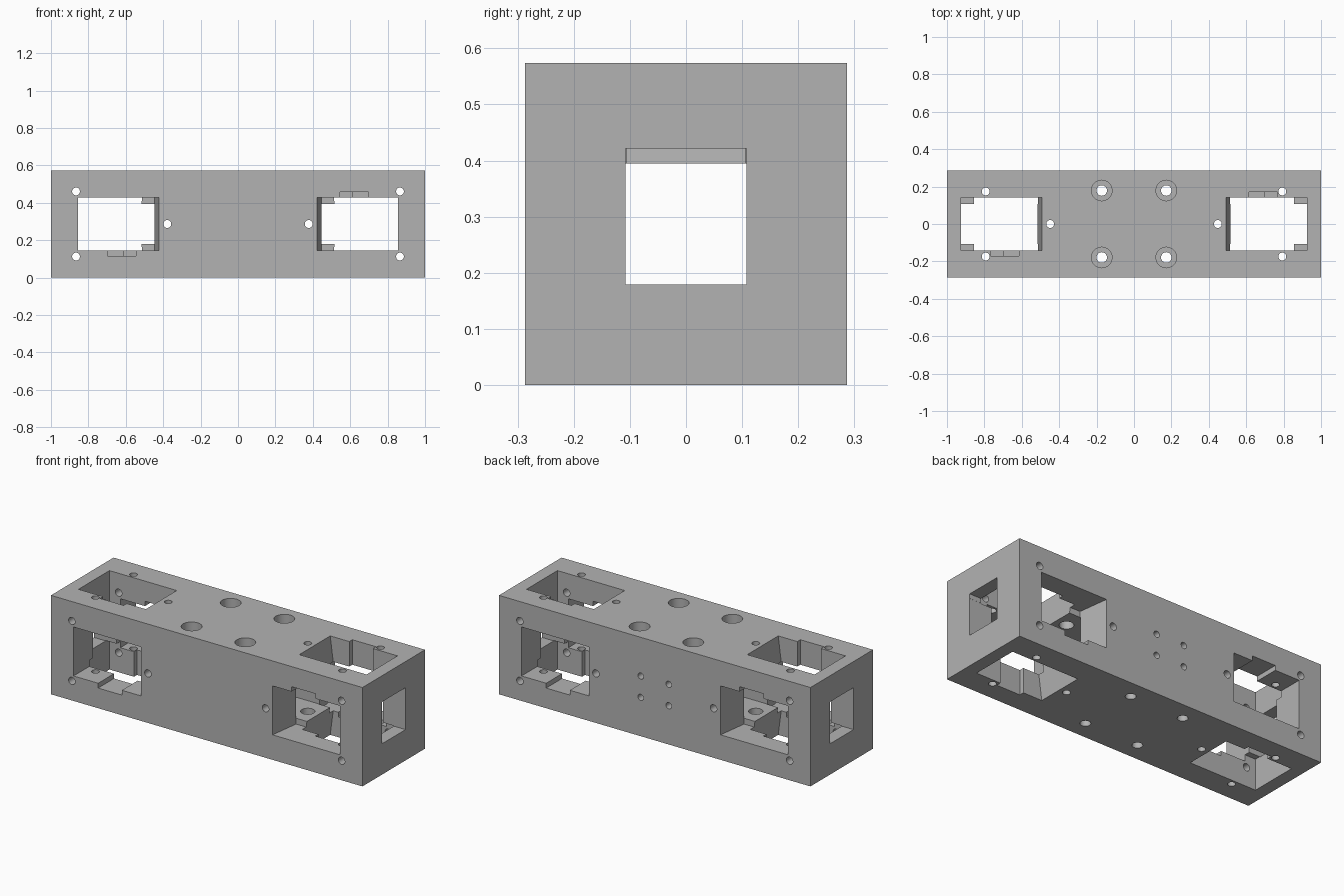
import bpy, bmesh, math
from mathutils import Matrix, Vector

if "Cube" in bpy.data.objects:
    bpy.data.objects.remove(bpy.data.objects["Cube"], do_unlink=True)

HALF = 0.287       # half the beam's height and width
BORE = 0.108       # half width of the long channel
LIFT = Matrix.Translation((0, 0, HALF))
cutters = []


def mesh_object(name, bm, matrix=Matrix()):
    bmesh.ops.recalc_face_normals(bm, faces=bm.faces)
    mesh = bpy.data.meshes.new(name)
    bm.transform(LIFT @ matrix)
    bm.to_mesh(mesh)
    bm.free()
    obj = bpy.data.objects.new(name, mesh)
    bpy.context.scene.collection.objects.link(obj)
    return obj


def block(x, y, z, lean=0.0):
    """Box between the given limits; lean moves the lower edge of the low-x side."""
    bm = bmesh.new()
    bmesh.ops.create_cube(bm, size=1)
    for v in bm.verts:
        low_inner = v.co.x < 0 and v.co.z < 0
        v.co = Vector(r[0] if c < 0 else r[1] for c, r in zip(v.co, (x, y, z)))
        if low_inner:
            v.co.x += lean
    return bm


def rod(x, y, radius, z0, z1):
    bm = bmesh.new()
    bmesh.ops.create_cone(bm, cap_ends=True, segments=32, radius1=radius,
                          radius2=radius, depth=z1 - z0,
                          matrix=Matrix.Translation((x, y, (z0 + z1) / 2)))
    return bm


def cut(bm, matrix=Matrix()):
    obj = mesh_object("cutter", bm, matrix)
    obj.hide_render = True
    cutters.append(obj)


# Square beam
beam = mesh_object("beam_housing", block((-1, 1), (-HALF, HALF), (-HALF, HALF)))

# Long channel and the taller end openings
cut(block((-1.1, 1.1), (-BORE, BORE), (-BORE, BORE)))
for side in (0, 1):
    turn = Matrix.Rotation(math.pi * side, 4, 'Z')
    cut(block((0.85, 1.2), (-BORE + 0.0005, BORE - 0.0005), (-0.05, 0.135)), turn)

    # Pockets on all four faces, staggered along the beam
    for quarter in range(4):
        odd = quarter % 2
        place = (turn @ Matrix.Rotation(math.pi / 2 * quarter, 4, 'X')
                 @ Matrix.Translation((-0.07 * odd, 0, 0)))
        floor, top = 0.106, HALF + 0.02
        cut(block((0.49, 0.925), (-0.142, 0.142), (floor, top), 0.027), place)
        # Cable notch in one pocket wall
        cut(block((0.615, 0.767), (0.1, 0.17), (floor + 0.001, top + 0.01)), place)
        # Mounting screw holes, the middle one widened inside
        cut(rod(0.448, 0, 0.021, 0.05, top), place)
        cut(rod(0.448, 0, 0.038, 0.07, 0.17), place)
        corner = 0.936 if odd else 0.793
        for y in (-0.174, 0.174):
            cut(rod(corner, y, 0.021, -0.01, top), place)

# Counterbored bolt holes from the top, small holes in the back wall
back = Matrix.Rotation(-math.pi / 2, 4, 'X')
for sx in (-1, 1):
    for sy in (-1, 1):
        cut(rod(sx * 0.1725, sy * 0.179, 0.028, -0.4, 0.4))
        cut(rod(sx * 0.1725, sy * 0.179, 0.055, -0.1, 0.41))
        cut(rod(sx * 0.09, sy * 0.062, 0.018, 0.05, 0.4), back)

# Apply the cuts
for obj in cutters:
    mod = beam.modifiers.new("cut", 'BOOLEAN')
    mod.operation = 'DIFFERENCE'
    mod.solver = 'EXACT'
    mod.object = obj
bpy.context.view_layer.update()
result = bpy.data.meshes.new_from_object(
    beam.evaluated_get(bpy.context.evaluated_depsgraph_get()))
beam.modifiers.clear()
beam.data = result
for obj in cutters:
    bpy.data.objects.remove(obj, do_unlink=True)

# Plain grey finish
grey = bpy.data.materials.new("plain_grey")
grey.use_nodes = True
colour = (0.45, 0.45, 0.45, 1)
grey.diffuse_color = colour
grey.node_tree.nodes["Principled BSDF"].inputs["Base Color"].default_value = colour
beam.data.materials.clear()
beam.data.materials.append(grey)

bpy.ops.object.select_all(action='DESELECT')
beam.select_set(True)
bpy.context.view_layer.objects.active = beam
bpy.ops.object.shade_smooth_by_angle(angle=math.radians(30))
